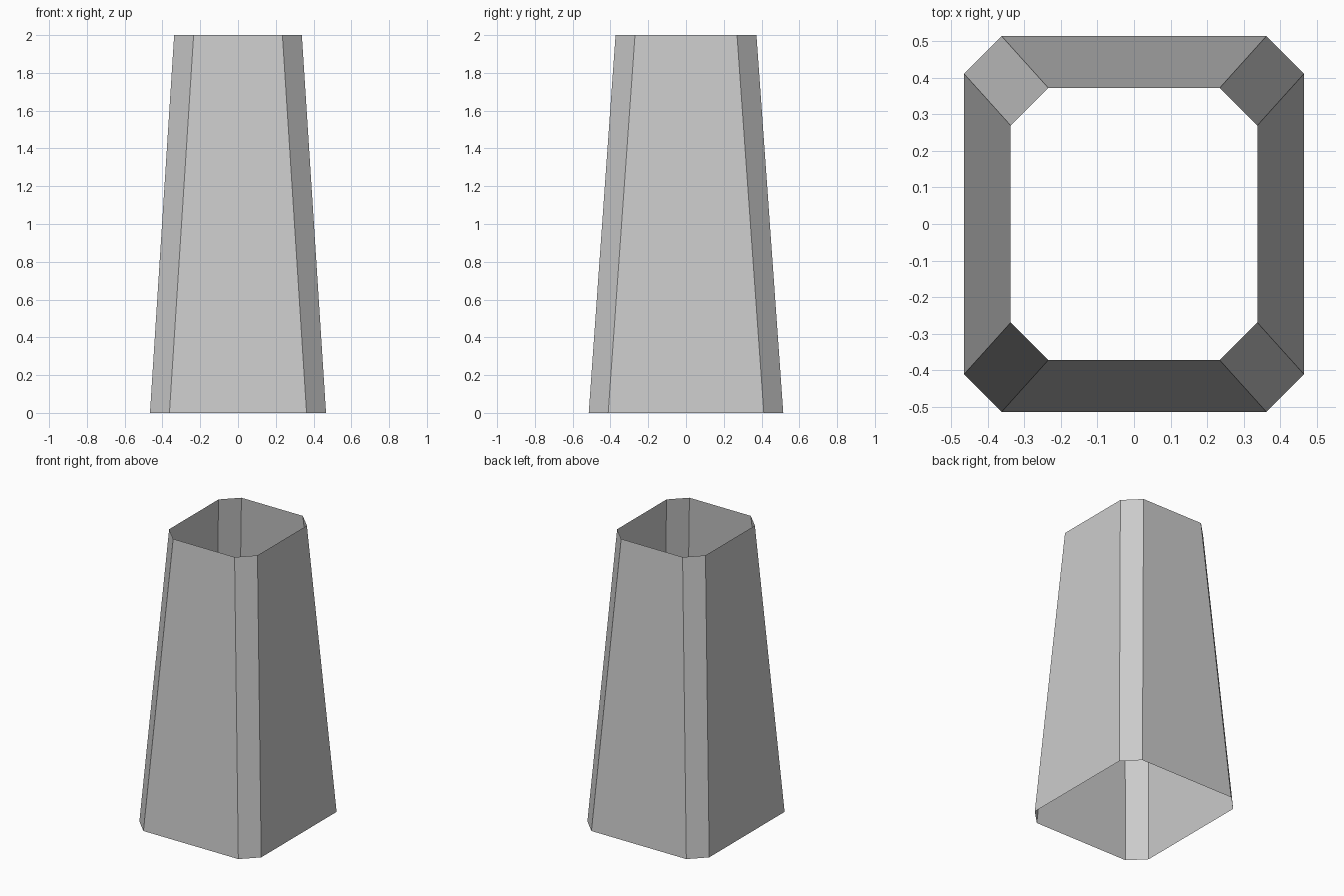
import bpy, bmesh

if "Cube" in bpy.data.objects:
    bpy.data.objects.remove(bpy.data.objects["Cube"])

HEIGHT = 2.0
CHAMFER = 0.103


def chamfered_ring(bm, hx, hy, z):
    """Rectangle with cut corners, listed counter-clockwise."""
    c = CHAMFER
    points = [(hx, -hy + c), (hx, hy - c), (hx - c, hy), (-hx + c, hy),
              (-hx, hy - c), (-hx, -hy + c), (-hx + c, -hy), (hx - c, -hy)]
    return [bm.verts.new((x, y, z)) for x, y in points]


# Tapered eight-sided sleeve, open at both ends
bm = bmesh.new()
bottom = chamfered_ring(bm, 0.466, 0.515, 0)
top = chamfered_ring(bm, 0.338, 0.373, HEIGHT)
for i in range(8):
    j = (i + 1) % 8
    bm.faces.new((bottom[i], bottom[j], top[j], top[i]))

mesh = bpy.data.meshes.new("tapered_sleeve")
bm.to_mesh(mesh)
bm.free()
sleeve = bpy.data.objects.new("tapered_sleeve", mesh)
bpy.context.collection.objects.link(sleeve)
